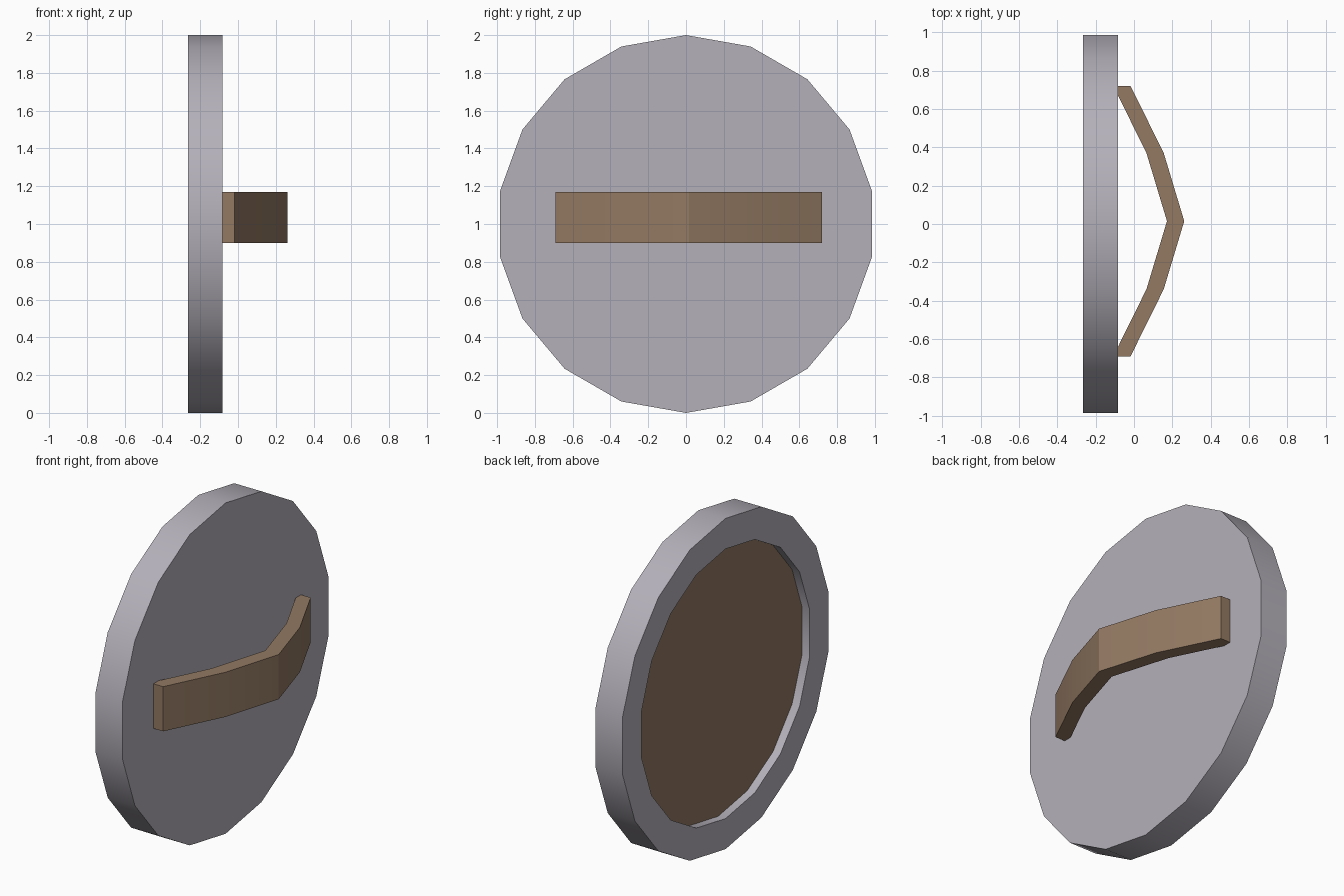
import bpy
import bmesh
from math import sin, cos, tau, radians

default = bpy.data.objects.get("Cube")
if default:
    bpy.data.objects.remove(default)


def material(name, rgb):
    mat = bpy.data.materials.new(name)
    mat.use_nodes = True
    color = (*rgb, 1.0)
    mat.diffuse_color = color
    mat.node_tree.nodes["Principled BSDF"].inputs["Base Color"].default_value = color
    return mat


def finish(name, bm, materials):
    bmesh.ops.recalc_face_normals(bm, faces=bm.faces)
    mesh = bpy.data.meshes.new(name)
    bm.to_mesh(mesh)
    bm.free()
    for mat in materials:
        mesh.materials.append(mat)
    obj = bpy.data.objects.new(name, mesh)
    bpy.context.collection.objects.link(obj)
    bpy.ops.object.select_all(action="DESELECT")
    obj.select_set(True)
    bpy.context.view_layer.objects.active = obj
    bpy.ops.object.shade_smooth_by_angle(angle=radians(30))
    return obj


metal = material("grey metal", (0.46, 0.435, 0.49))
wood = material("brown wood", (0.29, 0.192, 0.123))

# Shield disc: an 18-sided lathe about x with a recessed wooden panel
SIDES = 18
CENTRE_Z = 1.0
PROFILE = [(-0.083, 1.0), (-0.265, 1.0), (-0.265, 0.815), (-0.215, 0.815)]

bm = bmesh.new()
rings = []
for x, radius in PROFILE:
    angles = [tau * i / SIDES for i in range(SIDES)]
    rings.append([bm.verts.new((x, radius * sin(a), CENTRE_Z + radius * cos(a)))
                  for a in angles])
for a, b in zip(rings, rings[1:]):
    for i in range(SIDES):
        j = (i + 1) % SIDES
        bm.faces.new((a[i], a[j], b[j], b[i]))
bm.faces.new(rings[0])
panel = bm.faces.new(rings[-1])
panel.material_index = 1
finish("shield_disc", bm, [metal, wood])

# Curved grip strap: a bent profile extruded upwards
STRAP_Y = 0.015
BOTTOM, TOP, THICKNESS = 0.9, 1.17, 0.09
half = [(-0.018, 0.705), (0.155, 0.355), (0.262, 0.0)]
outer = half + [(x, -y) for x, y in reversed(half[:-1])]
inner = [(x - THICKNESS, y) for x, y in reversed(outer)]

bm = bmesh.new()
base = bm.faces.new([bm.verts.new((x, y + STRAP_Y, BOTTOM)) for x, y in outer + inner])
grown = bmesh.ops.extrude_face_region(bm, geom=[base])["geom"]
bmesh.ops.translate(bm, vec=(0, 0, TOP - BOTTOM),
                    verts=[v for v in grown if isinstance(v, bmesh.types.BMVert)])
finish("grip_strap", bm, [wood])
